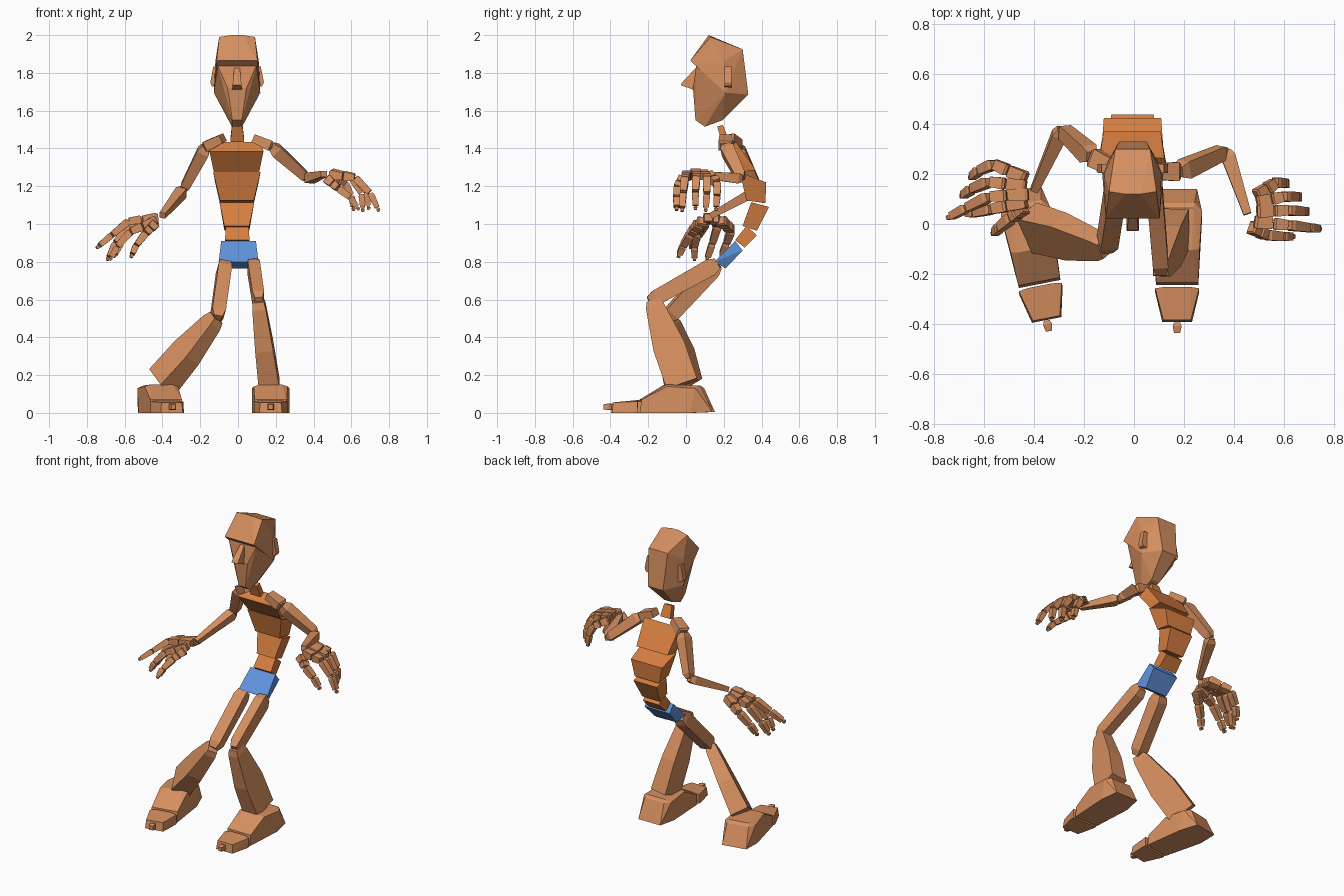
import bpy, bmesh, math
from mathutils import Vector, Matrix


def material(name, rgb):
    m = bpy.data.materials.new(name)
    m.diffuse_color = (*rgb, 1)
    return m


SKIN = material("tan", (0.67, 0.275, 0.115))
CORE = material("orange", (0.68, 0.21, 0.052))
BLUE = material("blue", (0.117, 0.296, 0.72))


def hull(name, pts, mat=SKIN, matrix=None):
    """Faceted solid wrapped around a handful of points."""
    bm = bmesh.new()
    for p in pts:
        bm.verts.new(p)
    res = bmesh.ops.convex_hull(bm, input=bm.verts[:])
    junk = [g for g in set(res["geom_interior"] + res["geom_unused"])
            if isinstance(g, bmesh.types.BMVert)]
    bmesh.ops.delete(bm, geom=junk, context='VERTS')
    bmesh.ops.dissolve_limit(bm, angle_limit=math.radians(3),
                             verts=bm.verts[:], edges=bm.edges[:])
    bmesh.ops.recalc_face_normals(bm, faces=bm.faces[:])
    if matrix:
        bm.transform(matrix)
    me = bpy.data.meshes.new(name)
    bm.to_mesh(me)
    bm.free()
    me.materials.append(mat)
    ob = bpy.data.objects.new(name, me)
    bpy.context.collection.objects.link(ob)
    return ob


def sym(rows, cx=0.0):
    """(half width, y, z) rows mirrored to both sides."""
    return [(cx + s * w, y, z) for w, y, z in rows for s in (-1, 1)]


def limb(name, a, b, sections, side=(1, 0, 0), mat=SKIN):
    """Four-sided bone; sections are (t, half width along side, half depth)."""
    a, b = Vector(a), Vector(b)
    d = (b - a).normalized()
    v = d.cross(Vector(side)).normalized()
    u = v.cross(d)
    pts = [a.lerp(b, t) + u * w * su + v * h * sv
           for t, w, h in sections for su in (-1, 1) for sv in (-1, 1)]
    return hull(name, pts, mat)


# Torso blocks
hull("pelvis", sym([(.105, .15, .80), (.092, .26, .91), (.092, .30, .86), (.08, .21, .765)], .003), BLUE)
hull("lower_abdomen", sym([(.065, .26, .915), (.06, .32, .99), (.06, .375, .94), (.065, .31, .875)], -.004), CORE)
hull("upper_abdomen", sym([(.066, .30, .99), (.092, .345, 1.115), (.085, .44, 1.09), (.066, .375, .965)], -.006), CORE)
hull("ribcage", sym([(.09, .32, 1.125), (.125, .285, 1.275), (.115, .425, 1.22), (.09, .42, 1.11)], -.006), CORE)
hull("chest", sym([(.12, .29, 1.275), (.143, .21, 1.385), (.13, .265, 1.435), (.115, .37, 1.285)], -.008), CORE)
hull("neck", sym([(.037, .19, 1.435), (.028, .165, 1.515), (.028, .195, 1.525), (.037, .225, 1.45)], -.004), CORE)

# Head
C = -.005
hull("cranium", sym([(.095, .13, 1.99), (.03, .12, 2.0), (.108, .022, 1.865), (.105, .06, 1.84),
                     (.07, .30, 1.925), (.055, .33, 1.685), (.123, .21, 1.695),
                     (.115, .20, 1.86)], C))
hull("face", sym([(.105, .055, 1.845), (.05, .037, 1.72), (.123, .21, 1.695), (.027, .10, 1.515),
                  (.025, .05, 1.55), (.055, .33, 1.685), (.03, .195, 1.55), (.11, .2, 1.84)], C))
hull("nose", sym([(.014, .06, 1.835), (.024, -.028, 1.735), (.026, .042, 1.71), (.022, -.02, 1.75)], C))
for s, n in ((-1, "right"), (1, "left")):
    hull(n + "_ear", [(C + s * x, y, z) for x in (.10,) for y in (.205, .24) for z in (1.83, 1.72)]
         + [(C + s * x, y, z) for y in (.205, .24)
            for x, z in ((.125, 1.835), (.142, 1.75), (.134, 1.73))])

# Arms: clavicle, shoulder, elbow and wrist points for each side
ARMS = {"right": ((-.08, .225, 1.455), (-.17, .27, 1.41), (-.29, .38, 1.18), (-.40, .135, 1.045)),
        "left": ((.08, .21, 1.455), (.18, .21, 1.41), (.37, .295, 1.24), (.455, .04, 1.265))}
for n, (c, s, e, w) in ARMS.items():
    limb(n + "_clavicle", c, s, [(0, .032, .022), (.9, .038, .028), (1, .028, .02)], (0, 1, 0))
    limb(n + "_upper_arm", s, e, [(0, .022, .022), (.12, .036, .033), (.9, .028, .025), (1, .014, .014)], (0, 1, .2))
    limb(n + "_forearm", e, w, [(0, .018, .018), (.1, .029, .027), (1, .016, .016)])

# Fingers: wrist end, knuckle, middle joint and tip
HANDS = {
    "right": [((-.43, .18, 1.02), (-.56, .24, .97), (-.62, .215, .90), (-.65, .19, .84)),
              ((-.43, .15, 1.03), (-.58, .17, 1.0), (-.65, .14, .90), (-.685, .115, .825)),
              ((-.42, .12, 1.035), (-.58, .11, 1.015), (-.67, .065, .94), (-.735, .03, .885)),
              ((-.43, .09, 1.02), (-.57, .06, .96), (-.64, .045, .88), (-.67, .045, .825)),
              ((-.44, .07, 1.0), (-.49, .025, .95), (-.54, -.015, .885), (-.56, -.035, .84))],
    "left": [((.49, .11, 1.26), (.565, .165, 1.22), (.60, .165, 1.15), (.61, .16, 1.09)),
             ((.49, .085, 1.265), (.60, .11, 1.25), (.655, .11, 1.16), (.66, .105, 1.085)),
             ((.49, .05, 1.27), (.62, .055, 1.25), (.68, .05, 1.17), (.69, .05, 1.095)),
             ((.48, .01, 1.26), (.62, -.005, 1.245), (.70, -.015, 1.165), (.738, -.02, 1.085)),
             ((.47, -.01, 1.24), (.53, -.045, 1.19), (.595, -.05, 1.14), (.63, -.05, 1.09))]}
FINGER = ("little", "ring", "middle", "index", "thumb")
for n, hand in HANDS.items():
    for label, path in zip(FINGER, hand):
        p = [Vector(q) for q in path]
        p.insert(1, p[0].lerp(p[1], .55))
        for i in range(4):
            r = .027 - .003 * i
            gap = (p[i + 1] - p[i]) * .04
            limb(f"{n}_{label}_segment_{i + 1}", p[i] + gap, p[i + 1] - gap,
                 [(0, r * .8, r * .7), (.15, r, r * .95), (1, r * .85, r * .75)], (0, 1, 0))
        d = (p[4] - p[3]).normalized()
        limb(f"{n}_{label}_tip", p[4], p[4] + d * .02,
             [(0, .006, .006), (.4, .01, .01), (1, .007, .007)], (0, 1, 0))

# Legs (the right one is turned outward)
OUT = (1, .45, 0)
limb("right_thigh", (-.07, .165, .79), (-.11, -.10, .50),
     [(0, .03, .03), (.1, .036, .045), (.9, .036, .04), (1, .022, .025)], (1, .25, 0))
limb("left_thigh", (.08, .165, .79), (.11, -.195, .59),
     [(0, .025, .03), (.1, .032, .046), (.9, .031, .04), (1, .02, .025)])
limb("right_shin", (-.115, -.095, .505), (-.40, -.015, .165),
     [(0, .03, .035), (.08, .036, .05), (.55, .048, .085), (1, .058, .085)], OUT)
limb("left_shin", (.107, -.175, .595), (.165, -.02, .15),
     [(0, .03, .035), (.08, .036, .05), (.55, .048, .085), (1, .055, .085)])

# Feet: built straight, then turned and placed
FOOT = [(.06, -.105, .15), (.065, .065, .145), (.10, .05, .13), (.09, -.10, .14), (.07, .085, .13),
        (.085, -.235, .07), (.085, -.245, 0), (.10, .02, 0), (.08, .14, .005)]
TOE = [(.05, -.252, .068), (.088, -.258, .06), (.088, -.258, 0), (.055, -.385, .055),
       (.06, -.392, 0), (.088, -.275, .0)]
TIP = [(.012, -.394, .045), (.012, -.394, .018), (.018, -.41, .05), (.018, -.41, .015),
       (.012, -.438, .045), (.012, -.438, .018)]
for n, x, turn in (("right", -.425, 11), ("left", .173, 0)):
    m = Matrix.Translation((x, 0, 0)) @ Matrix.Rotation(math.radians(turn), 4, 'Z')
    hull(n + "_foot", sym(FOOT), SKIN, m)
    hull(n + "_toes", sym(TOE), SKIN, m)
    hull(n + "_toe_tip", sym(TIP), SKIN, m)
